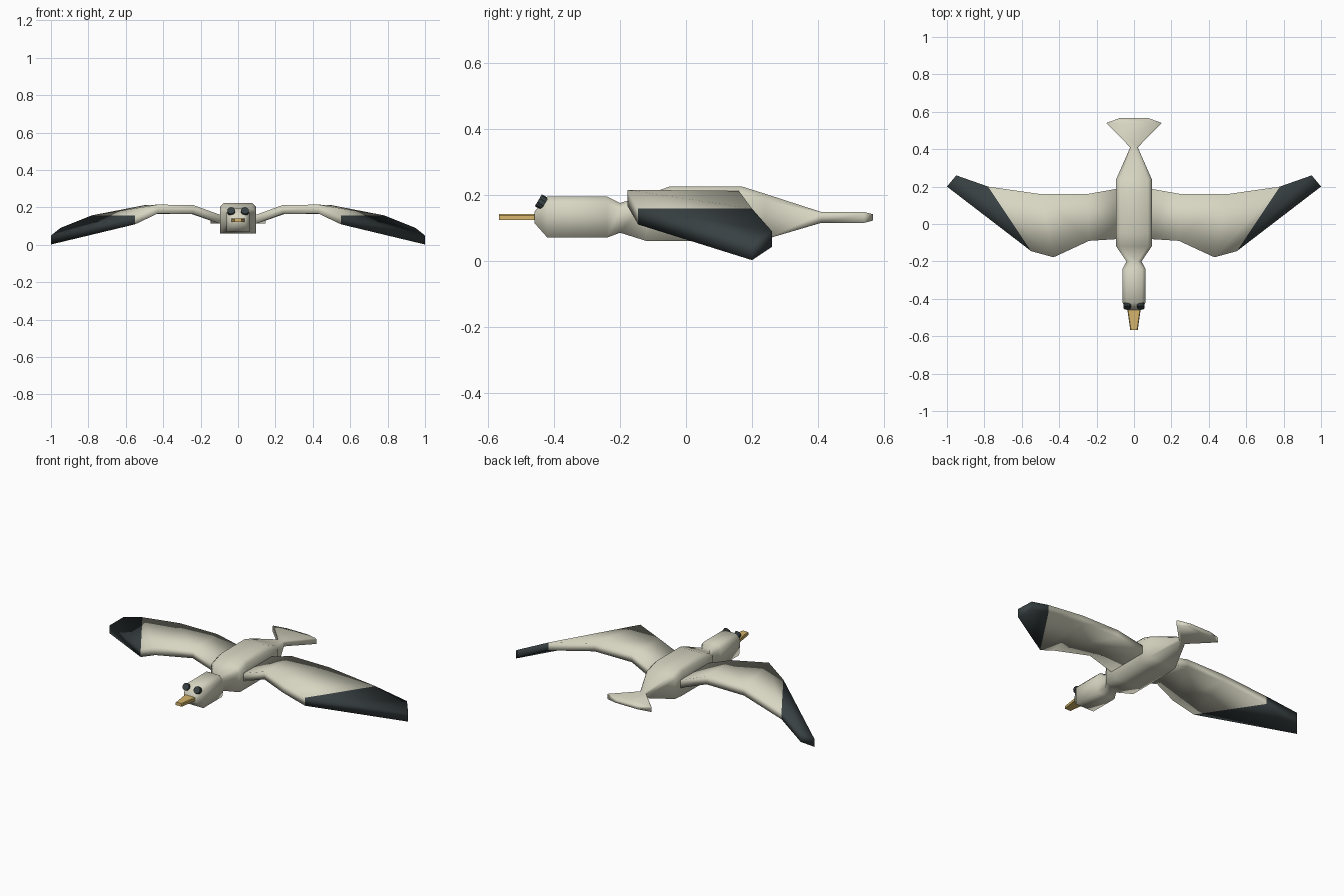
import bpy
from mathutils import Vector, Matrix

cube = bpy.data.objects.get("Cube")
if cube:
    bpy.data.objects.remove(cube, do_unlink=True)


def material(name, rgb):
    mat = bpy.data.materials.new(name)
    mat.use_nodes = True
    color = (*rgb, 1)
    mat.diffuse_color = color
    bsdf = mat.node_tree.nodes["Principled BSDF"]
    bsdf.inputs["Base Color"].default_value = color
    bsdf.inputs["Roughness"].default_value = 0.8
    return mat


CREAM = material("cream feathers", (0.68, 0.67, 0.54))
DARK = material("charcoal", (0.04, 0.052, 0.056))
YELLOW = material("beak yellow", (0.66, 0.46, 0.15))


def loft(name, rings, mat, smooth=True):
    """Skin equal-sized rings of points and cap both ends."""
    n = len(rings[0])
    verts = [p for ring in rings for p in ring]
    faces = [list(range(n))[::-1], list(range(len(verts) - n, len(verts)))]
    for r in range(len(rings) - 1):
        for i in range(n):
            a, b = r * n + i, r * n + (i + 1) % n
            faces.append([a, b, b + n, a + n])
    mesh = bpy.data.meshes.new(name)
    mesh.from_pydata(verts, [], faces)
    mesh.materials.append(mat)
    obj = bpy.data.objects.new(name, mesh)
    bpy.context.collection.objects.link(obj)
    # make the normals point outward
    bpy.context.view_layer.objects.active = obj
    obj.select_set(True)
    bpy.ops.object.mode_set(mode='EDIT')
    bpy.ops.mesh.select_all(action='SELECT')
    bpy.ops.mesh.normals_make_consistent(inside=False)
    bpy.ops.object.mode_set(mode='OBJECT')
    if smooth:
        mesh.shade_smooth()
    obj.select_set(False)
    return obj


def section(y, half, low, high, cut=0.02):
    """Box section across the body with chamfered upper corners."""
    return [(-half, y, low), (half, y, low), (half, y, high - cut),
            (half - cut, y, high), (cut - half, y, high), (-half, y, high - cut)]


# Head, neck, trunk and tail fan in one skin
loft("body", [
    section(-0.46, 0.04, 0.115, 0.148, 0.01),
    section(-0.42, 0.062, 0.07, 0.195),
    section(-0.24, 0.062, 0.07, 0.195),
    section(-0.20, 0.04, 0.085, 0.175),
    section(-0.12, 0.095, 0.06, 0.2),
    section(-0.05, 0.095, 0.06, 0.225),
    section(0.17, 0.095, 0.06, 0.225),
    section(0.24, 0.095, 0.065, 0.203),
    section(0.41, 0.02, 0.115, 0.148, 0.006),
    section(0.54, 0.148, 0.115, 0.148, 0.006),
    section(0.567, 0.075, 0.122, 0.141, 0.006),
], CREAM)

# Beak
loft("beak", [section(-0.567, 0.02, 0.123, 0.142, 0.004),
              section(-0.44, 0.038, 0.123, 0.142, 0.004)], YELLOW, False)

# Wing stations: leading point and trailing point on the upper surface
STATIONS = [
    ((0.08, -0.08, 0.155), (0.08, 0.19, 0.155)),
    ((0.24, -0.09, 0.213), (0.25, 0.16, 0.213)),
    ((0.43, -0.178, 0.215), (0.5, 0.16, 0.212)),
    ((0.55, -0.145, 0.158), (0.78, 0.2, 0.158)),
    ((1.0, 0.2, 0.05), (0.95, 0.26, 0.09)),
]
THICK = 0.048


def wing_ring(station, side):
    lead, trail = [Vector((p[0] * side, p[1], p[2])) for p in station]
    drop = Vector((0, 0, THICK))
    return [lead, trail, trail - drop, lead - drop]


for side, label in ((1, "left"), (-1, "right")):
    rings = [wing_ring(s, side) for s in STATIONS]
    wing = loft(label + "_wing", rings, CREAM)
    # Dark tip is everything beyond the fourth station
    wing.data.materials.append(DARK)
    outer = set(range(12, 20))
    for face in wing.data.polygons:
        if set(face.vertices) <= outer:
            face.material_index = 1

    # Eye disc leaning against the sloping forehead
    normal = Vector((0, -0.85, 0.5))
    bpy.ops.mesh.primitive_cylinder_add(vertices=10, radius=0.021, depth=0.022)
    eye = bpy.context.object
    eye.name = label + "_eye"
    turn = normal.to_track_quat('Z', 'Y').to_matrix().to_4x4()
    eye.matrix_world = Matrix.Translation((0.037 * side, -0.438, 0.178)) @ turn
    eye.data.materials.append(DARK)
    bpy.ops.object.shade_smooth_by_angle()
    eye.select_set(False)
